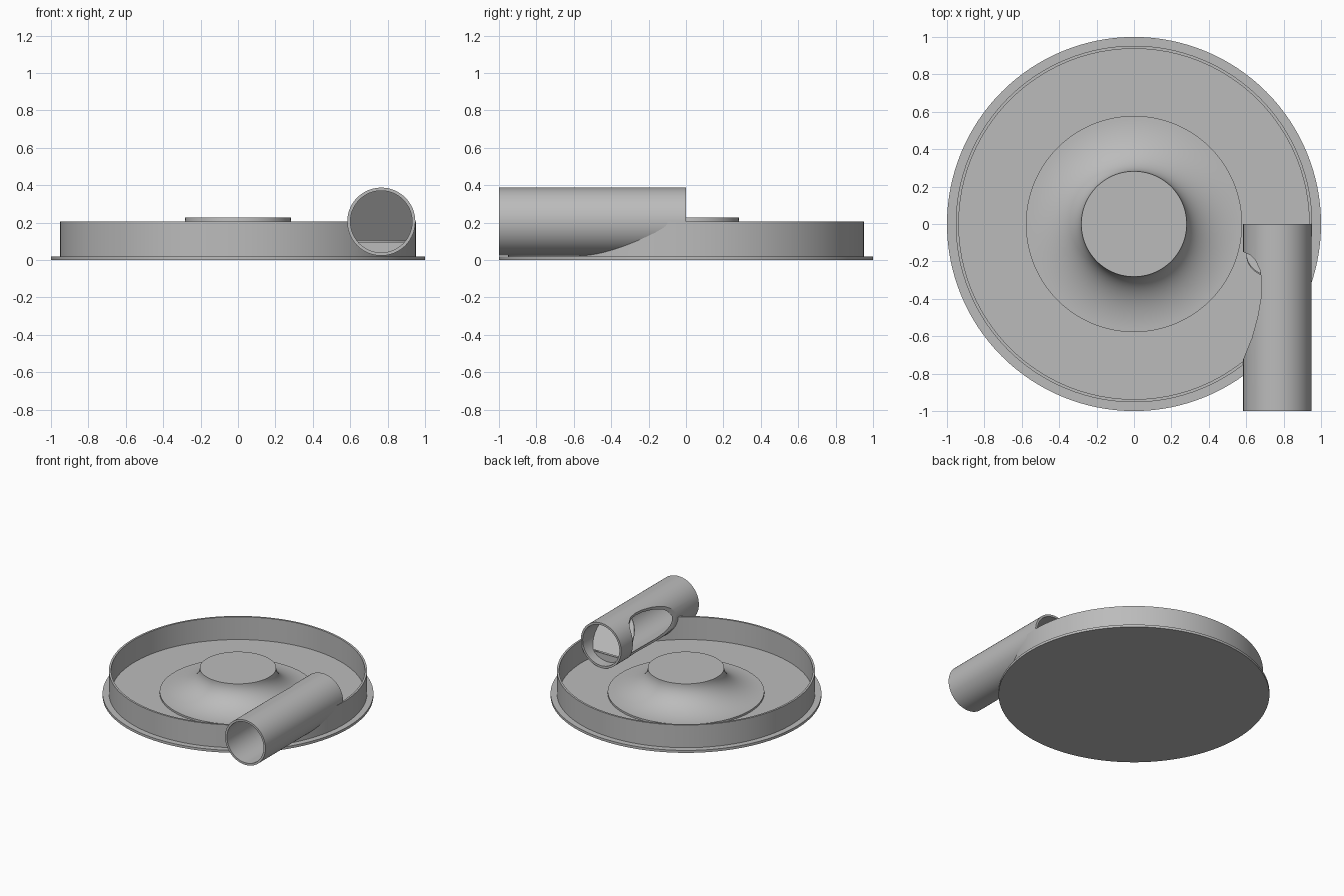
import bpy, bmesh
from math import pi, cos, sin, tau
from mathutils import Matrix, Vector

if "Cube" in bpy.data.objects:
    bpy.data.objects.remove(bpy.data.objects["Cube"], do_unlink=True)

grey = bpy.data.materials.new("light_grey")
grey.use_nodes = True
colour = (0.5, 0.5, 0.5, 1)
grey.diffuse_color = colour
grey.node_tree.nodes["Principled BSDF"].inputs["Base Color"].default_value = colour

PIPE_X, PIPE_Z = 0.766, 0.205
OUTER, BORE = 0.182, 0.165
BAFFLE_Z = 0.1
# turns an upright lathed part so that it runs from y = 0 towards the front
LAY_DOWN = Matrix.Translation((PIPE_X, 0, PIPE_Z)) @ Matrix.Rotation(pi / 2, 4, "X")


def finish(bm, name):
    bmesh.ops.recalc_face_normals(bm, faces=bm.faces)
    mesh = bpy.data.meshes.new(name)
    bm.to_mesh(mesh)
    bm.free()
    mesh.materials.append(grey)
    ob = bpy.data.objects.new(name, mesh)
    bpy.context.collection.objects.link(ob)
    return ob


def lathe(name, profile, closed=False, steps=128, matrix=Matrix()):
    bm = bmesh.new()
    verts = [bm.verts.new((r, 0, z)) for r, z in profile]
    pairs = list(zip(verts, verts[1:]))
    if closed:
        pairs.append((verts[-1], verts[0]))
    edges = [bm.edges.new(p) for p in pairs]
    bmesh.ops.spin(bm, geom=verts + edges, cent=(0, 0, 0), axis=(0, 0, 1),
                   angle=tau, steps=steps)
    bmesh.ops.remove_doubles(bm, verts=bm.verts, dist=1e-5)
    bmesh.ops.transform(bm, matrix=matrix, verts=bm.verts)
    return finish(bm, name)


def slab(name, points, depth):
    bm = bmesh.new()
    face = bm.faces.new([bm.verts.new(p) for p in points])
    new = bmesh.ops.extrude_face_region(bm, geom=[face], use_keep_orig=True)["geom"]
    bmesh.ops.translate(bm, vec=Vector(depth),
                        verts=[v for v in new if isinstance(v, bmesh.types.BMVert)])
    return finish(bm, name)


def activate(ob):
    bpy.ops.object.select_all(action="DESELECT")
    ob.select_set(True)
    bpy.context.view_layer.objects.active = ob


def cut(ob, cutter):
    mod = ob.modifiers.new("cut", "BOOLEAN")
    mod.operation, mod.solver, mod.object = "DIFFERENCE", "EXACT", cutter
    activate(ob)
    bpy.ops.object.modifier_apply(modifier=mod.name)


# Flat base and the upright ring wall on it
base = lathe("base_plate", [(0, 0), (1, 0), (1, 0.02), (0, 0.02)])
wall = lathe("ring_wall", [(0.937, 0.01), (0.953, 0.01), (0.953, 0.205), (0.937, 0.205)], True)

# Flared centre hub with a concave flank
flank = [(0.578 - 0.296 * cos(a), 0.227 - 0.192 * sin(a))
         for a in (pi / 2 * (1 - i / 20) for i in range(21))]
hub = lathe("centre_hub", [(0, 0.015), (0.578, 0.015)] + flank + [(0, 0.227)])

# Inlet pipe along the side
pipe = lathe("inlet_pipe", [(BORE, 0), (OUTER, 0), (OUTER, 1), (BORE, 1)], True, 96, LAY_DOWN)

# Helpers: the bore through the wall and the side outlet of the pipe
bore = lathe("bore_cutter", [(0, 0), (BORE, 0), (BORE, 1.1), (0, 1.1)], False, 96, LAY_DOWN)
outlet = [(0.5, -0.15), (0.585, -0.15), (0.62, -0.165), (0.65, -0.195), (0.675, -0.25),
          (0.683, -0.32), (0.678, -0.4), (0.66, -0.5), (0.63, -0.61), (0.585, -0.72), (0.5, -0.8)]
side = slab("outlet_cutter", [(x, y, 0) for x, y in outlet], (0, 0, 0.6))
cut(wall, bore)
cut(pipe, side)
for helper in (bore, side):
    helper.hide_render = True
    helper.hide_set(True)

# Sloping baffle inside the pipe, with a low upright plate beneath it
ring = [(PIPE_X + BORE * cos(tau * i / 96), PIPE_Z + BORE * sin(tau * i / 96)) for i in range(96)]
lean = [(x, -0.09 - (max(z, BAFFLE_Z) - BAFFLE_Z) * 0.75, max(z, BAFFLE_Z)) for x, z in ring]
baffle = slab("pipe_baffle", [p for p, (x, z) in zip(lean, ring) if z > BAFFLE_Z], (0, 0.008, 0))
low = [(x, -0.09, z) for x, z in ring if z <= BAFFLE_Z + 0.003]
plate = slab("baffle_plate", low, (0, 0.008, 0))

for ob in (base, wall, hub, pipe, baffle, plate):
    activate(ob)
    bpy.ops.object.shade_smooth_by_angle(angle=pi / 6)
